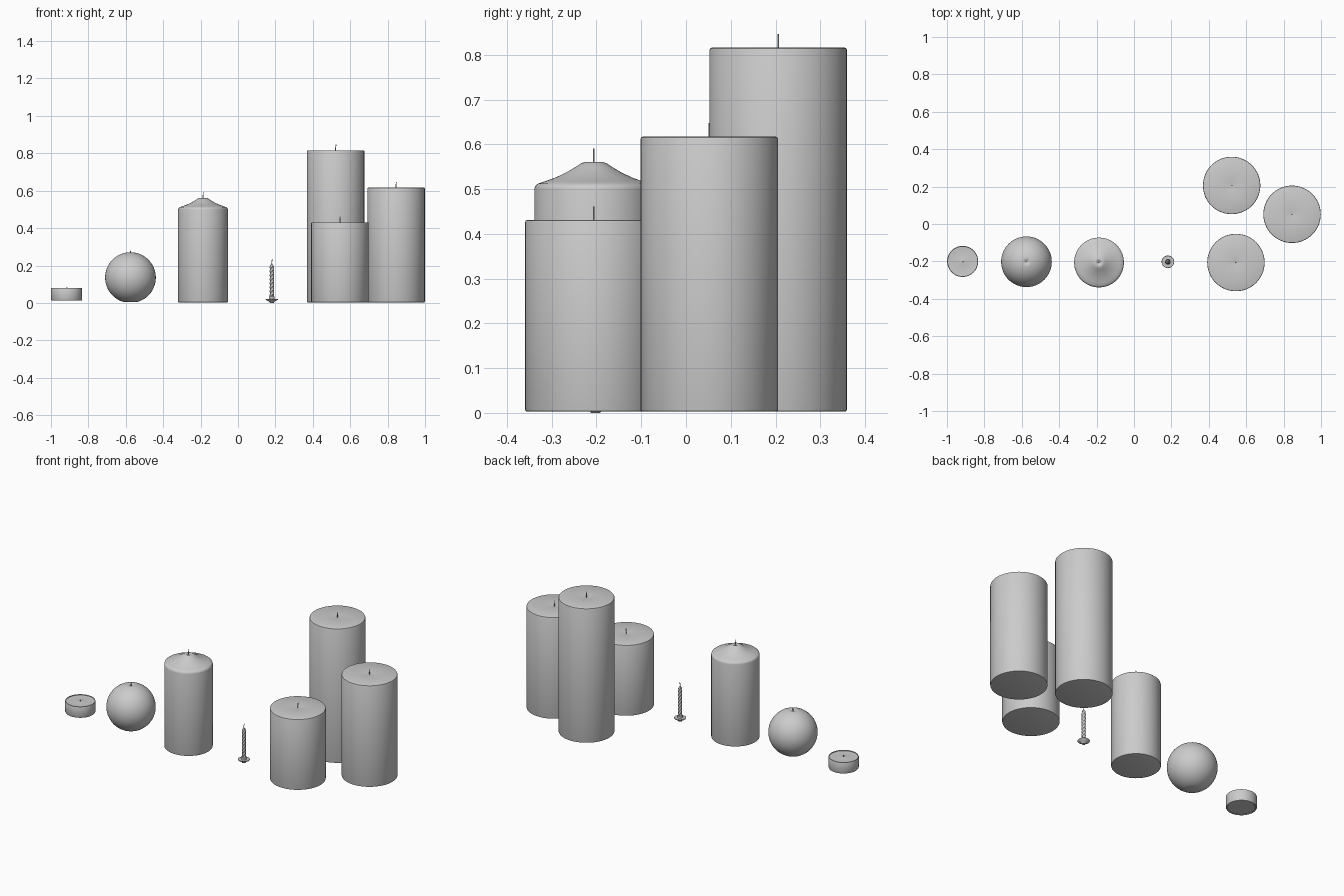
import bpy, bmesh, math

if "Cube" in bpy.data.objects:
    bpy.data.objects.remove(bpy.data.objects["Cube"])

def finish(name, bm, angle=35):
    bmesh.ops.remove_doubles(bm, verts=bm.verts, dist=1e-5)
    bmesh.ops.recalc_face_normals(bm, faces=bm.faces)
    me = bpy.data.meshes.new(name)
    bm.to_mesh(me)
    bm.free()
    ob = bpy.data.objects.new(name, me)
    bpy.context.collection.objects.link(ob)
    bpy.ops.object.select_all(action='DESELECT')
    bpy.context.view_layer.objects.active = ob
    ob.select_set(True)
    bpy.ops.object.shade_smooth_by_angle(angle=math.radians(angle))
    return ob

def lathe(name, x, y, profile, n=64):
    """Revolve (radius, z) points around the vertical axis."""
    bm = bmesh.new()
    vs = [bm.verts.new((r, 0, z)) for r, z in profile]
    es = [bm.edges.new(p) for p in zip(vs, vs[1:])]
    bmesh.ops.spin(bm, geom=vs + es, cent=(0, 0, 0), axis=(0, 0, 1),
                   angle=math.tau, steps=n, use_merge=True)
    ob = finish(name, bm)
    ob.location = (x, y, 0)
    return ob

def wick(name, x, y, z0, z1, r=0.0022):
    """Thin wick with a slight bend towards the tip."""
    cu = bpy.data.curves.new(name, 'CURVE')
    cu.dimensions = '3D'
    cu.bevel_depth = r
    cu.bevel_resolution = 1
    cu.use_fill_caps = True
    sp = cu.splines.new('POLY')
    sp.points.add(3)
    for p, (t, d) in zip(sp.points, ((0, 0), (0.5, 0), (0.8, 0.001), (1, 0.002))):
        p.co = (x + d, y, z0 + t * (z1 - z0), 1)
    ob = bpy.data.objects.new(name, cu)
    bpy.context.collection.objects.link(ob)

# Group of three flat pillar candles
R, B = 0.1535, 0.003
for label, x, y, h in (("tall", 0.522, 0.206, 0.816),
                       ("medium", 0.845, 0.052, 0.617),
                       ("short", 0.545, -0.206, 0.431)):
    lathe(label + "_pillar_candle", x, y,
          [(0, B), (R - 0.004, B), (R - 0.001, B + 0.001), (R, B + 0.004),
           (R, h - 0.005), (R - 0.0015, h - 0.0015), (R - 0.005, h),
           (0.02, h - 0.001), (0.008, h - 0.003), (0, h - 0.003)])
    wick(label + "_pillar_wick", x, y, h - 0.006, h + 0.03)

# Pointed pillar candle
lathe("pointed_pillar_candle", -0.187, -0.206,
      [(0, B), (0.129, B), (0.132, B + 0.001), (0.133, B + 0.004), (0.133, 0.500),
       (0.131, 0.507), (0.125, 0.512), (0.11, 0.517), (0.085, 0.526), (0.06, 0.538),
       (0.04, 0.550), (0.028, 0.558), (0.019, 0.561), (0.012, 0.559),
       (0.006, 0.553), (0, 0.551)])
wick("pointed_pillar_wick", -0.187, -0.206, 0.548, 0.59)

# Ball candle, flattened underneath and dimpled on top
R, C = 0.1355, 0.1355
a0, a1 = math.radians(-76), math.radians(81)
ball = [(0, C + R * math.sin(a0))]
for i in range(33):
    a = a0 + (a1 - a0) * i / 32
    ball.append((R * math.cos(a), C + R * math.sin(a)))
ball += [(0.014, 0.2685), (0.007, 0.264), (0, 0.262)]
lathe("ball_candle", -0.575, -0.202, ball)
wick("ball_wick", -0.575, -0.202, 0.26, 0.281)

# Tealight: thin metal cup with wax inside
T = (-0.916, -0.2)
lathe("tealight_cup", *T,
      [(0, 0.016), (0.074, 0.016), (0.077, 0.013), (0.081, 0.014), (0.083, 0.018),
       (0.083, 0.079), (0.082, 0.081), (0.0805, 0.079), (0.0805, 0.070)])
lathe("tealight_wax", *T,
      [(0.0806, 0.076), (0.07, 0.0745), (0.012, 0.0745), (0.006, 0.076), (0, 0.076)])
wick("tealight_wick", *T, 0.07, 0.086)

# Birthday candle holder: flared cup with a pin below and a collar above
K = (0.181, -0.202)
lathe("birthday_holder", *K,
      [(0, 0.0), (0.010, 0.0), (0.013, 0.004), (0.018, 0.009), (0.031, 0.016),
       (0.0335, 0.020), (0.032, 0.022), (0.022, 0.020), (0.015, 0.022),
       (0.0145, 0.034), (0.012, 0.036), (0, 0.036)], 40)

# Birthday candle: four-lobed twisted column with a tapered tip
bm = bmesh.new()
N, M = 32, 72
rings = []
for j in range(M + 1):
    t = j / M
    z = 0.02 + t * 0.192
    taper = 1 if t < 0.9 else 1 - 0.75 * ((t - 0.9) / 0.1) ** 1.5
    ring = []
    for i in range(N):
        a = math.tau * i / N
        r = taper * (0.0100 + 0.0017 * math.cos(4 * a - t * math.tau * 9))
        ring.append(bm.verts.new((r * math.cos(a), r * math.sin(a), z)))
    rings.append(ring)
for lo, hi in zip(rings, rings[1:]):
    for i in range(N):
        k = (i + 1) % N
        bm.faces.new((lo[i], lo[k], hi[k], hi[i]))
bm.faces.new(rings[0][::-1])
bm.faces.new(rings[-1])
finish("birthday_candle", bm, 50).location = (*K, 0)
wick("birthday_wick", *K, 0.205, 0.234, 0.0018)
